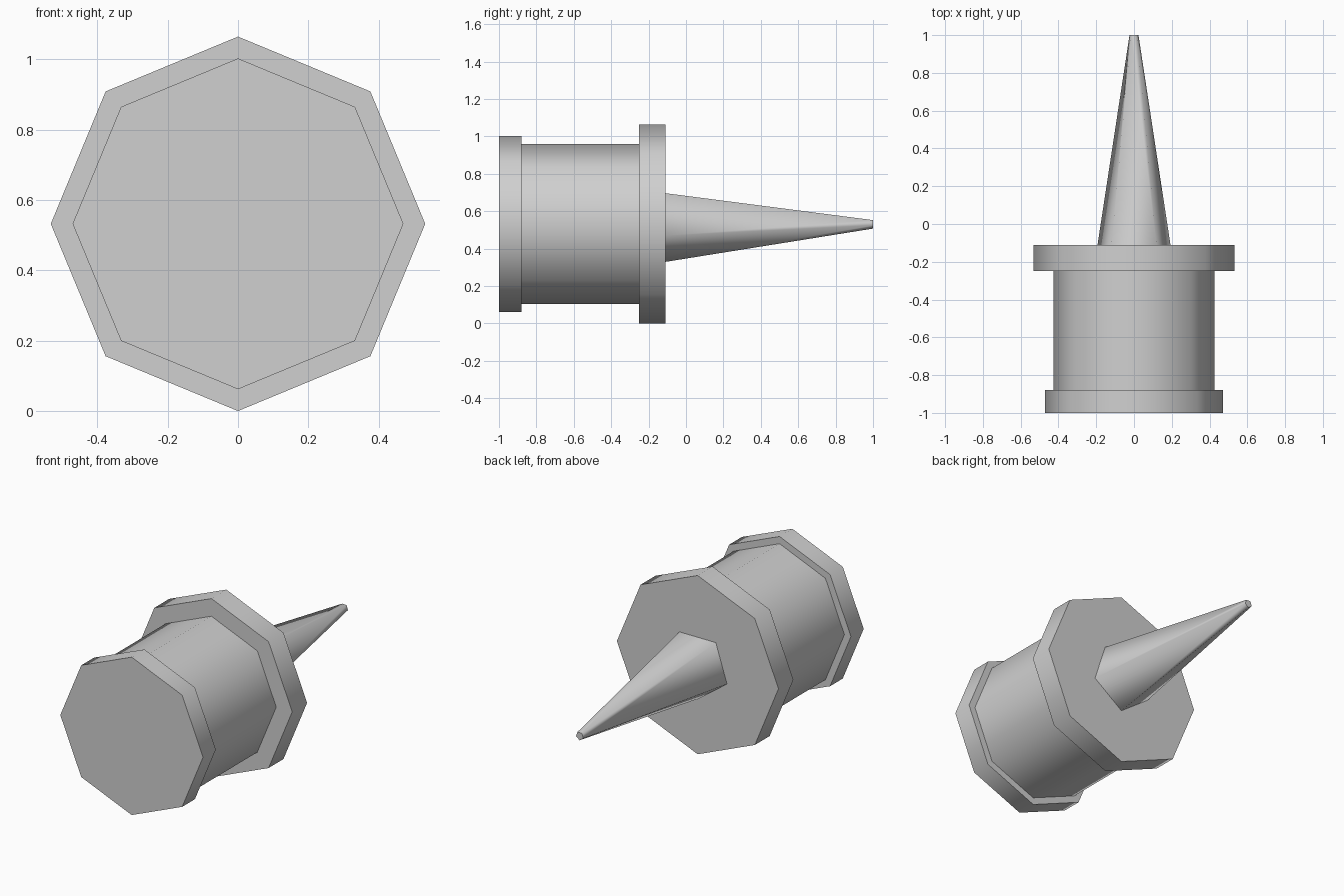
import bpy, bmesh
from math import sin, cos, pi, radians

if "Cube" in bpy.data.objects:
    bpy.data.objects.remove(bpy.data.objects["Cube"], do_unlink=True)

AXIS_HEIGHT = 0.532

grey = bpy.data.materials.new("light grey")
grey.use_nodes = True
colour = (0.63, 0.63, 0.63, 1)
grey.diffuse_color = colour
grey.node_tree.nodes["Principled BSDF"].inputs["Base Color"].default_value = colour


def prism(name, sides, front, back):
    """Closed prism along y; front and back are (y, radius), one corner points down."""
    bm = bmesh.new()
    rings = []
    for y, radius in (front, back):
        angles = [2 * pi * i / sides - pi / 2 for i in range(sides)]
        rings.append([bm.verts.new((radius * cos(a), y, AXIS_HEIGHT + radius * sin(a)))
                      for a in angles])
        bm.faces.new(rings[-1])
    for i in range(sides):
        j = (i + 1) % sides
        bm.faces.new((rings[0][i], rings[0][j], rings[1][j], rings[1][i]))
    bmesh.ops.recalc_face_normals(bm, faces=bm.faces)
    mesh = bpy.data.meshes.new(name)
    bm.to_mesh(mesh)
    bm.free()
    mesh.materials.append(grey)
    obj = bpy.data.objects.new(name, mesh)
    bpy.context.collection.objects.link(obj)
    # Smooth round the sides, sharp at the end rims
    bpy.ops.object.select_all(action="DESELECT")
    obj.select_set(True)
    bpy.context.view_layer.objects.active = obj
    bpy.ops.object.shade_smooth_by_angle(angle=radians(80))
    return obj


# Octagonal handle: end cap, barrel and flange
prism("end_cap", 8, (-1.0, 0.47), (-0.88, 0.47))
prism("barrel", 8, (-0.88, 0.427), (-0.25, 0.427))
prism("flange", 8, (-0.25, 0.532), (-0.11, 0.532))

# Five-sided tapering spike
prism("spike", 5, (-0.11, 0.203), (1.0, 0.025))
